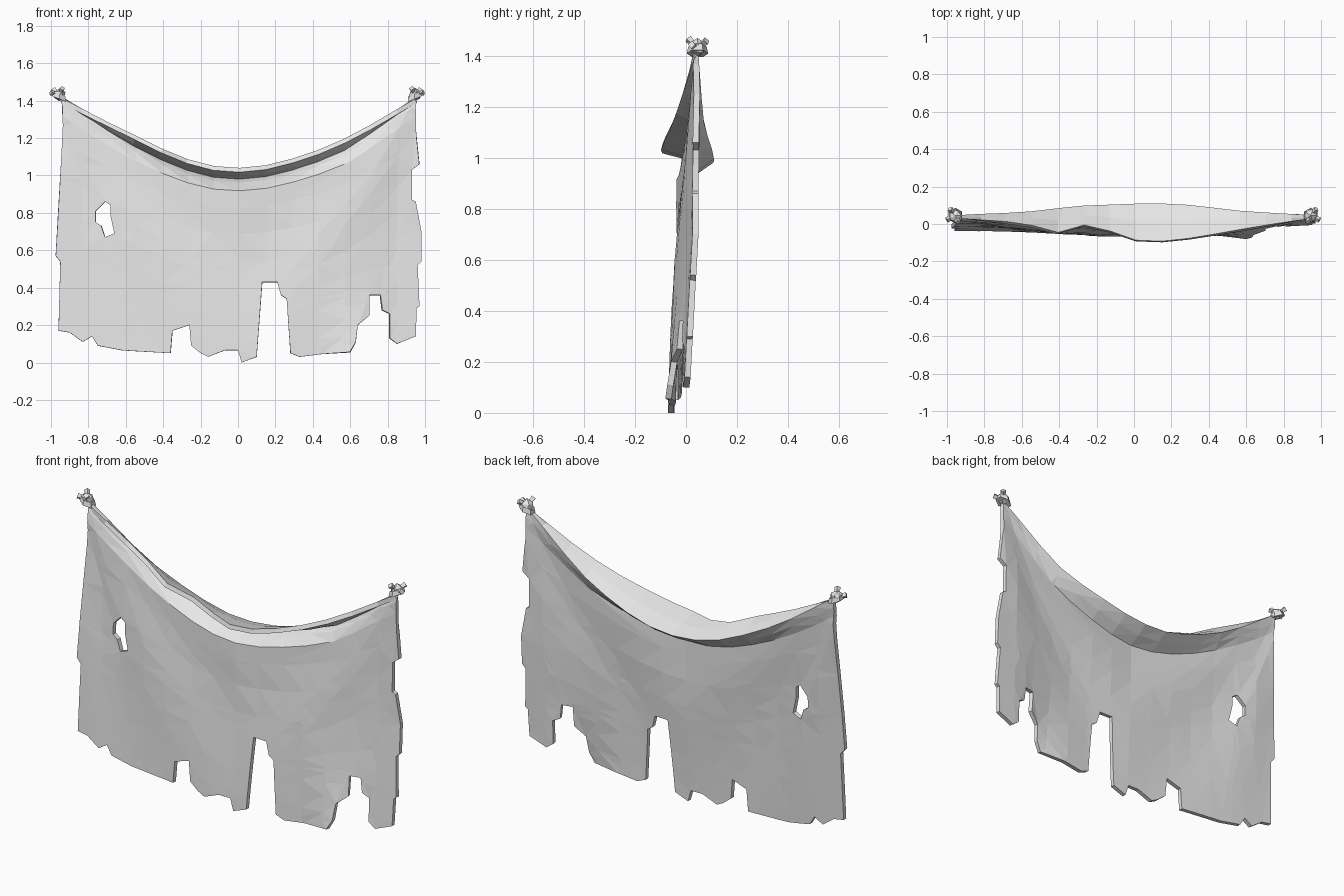
import bpy, bmesh, math, random
from mathutils import Vector

random.seed(4)
cube = bpy.data.objects.get("Cube")
if cube:
    bpy.data.objects.remove(cube, do_unlink=True)

cloth_grey = bpy.data.materials.new("cloth_grey")
cloth_grey.use_nodes = True
cloth_grey.diffuse_color = (0.8, 0.8, 0.8, 1)
cloth_grey.node_tree.nodes["Principled BSDF"].inputs["Base Color"].default_value = (0.8, 0.8, 0.8, 1)


def finish(bm, name):
    mesh = bpy.data.meshes.new(name)
    bm.to_mesh(mesh)
    bm.free()
    mesh.materials.append(cloth_grey)
    obj = bpy.data.objects.new(name, mesh)
    bpy.context.collection.objects.link(obj)
    return obj


def curve(points, x):
    """Linear interpolation through (x, value) points given in hundredths."""
    x *= 100
    if x <= points[0][0]:
        return points[0][1] / 100
    for (xa, a), (xb, b) in zip(points, points[1:]):
        if x <= xb:
            return (a + (b - a) * (x - xa) / (xb - xa)) / 100
    return points[-1][1] / 100


# Sagging top line, and depth of the rear fold and of the loose front lip
TOP = [(-93, 141), (-78, 132.5), (-60, 124), (-36, 112), (-18, 105.5), (0, 104),
       (20, 106), (44, 114), (60, 121), (80, 132), (94, 141)]
FOLD_Y = [(-94, 4), (-60, 5), (-30, 8.5), (10, 10), (30, 9), (60, 5.5), (94, 4)]
LIP_Y = [(-94, 3), (-60, 0), (-37, -6), (-27, -1), (-18, -1), (-10, -6),
         (3, -9.5), (20, -9.5), (42, -6), (94, 3)]

# Depth of the hanging sheet near the hem, at mid height and near the top
HEM_Y = [(-95, -2), (-60, -4), (0, -5), (45, -5.5), (62, -8), (72, -4), (82, 0), (95, 1)]
MID_Y = [(-95, 0), (-60, -2), (0, -3.5), (40, -3), (70, 0), (97, 4.5)]
HIGH_Y = [(-95, 3), (-50, 0), (0, -2.5), (50, 0), (95, 4)]


def fold_z(x):
    return curve(TOP, x) - 0.06 * max(0, min(1, (0.93 - abs(x)) * 3))


def sheet_y(x, v):
    hem, mid, high = (curve(c, x) for c in (HEM_Y, MID_Y, HIGH_Y))
    if v < 0.5:
        y = hem + (mid - hem) * max(0, v - 0.05) / 0.45
    else:
        y = mid + (high - mid) * min(1, (v - 0.5) / 0.4)
    # Soft creases fanning out from the tied corners
    fan = math.atan2(1.45 - v * fold_z(x), 1 - abs(x))
    y += 0.008 * math.sin(11 * fan) * min(1, 3 * (1 - v))
    # The upper part swings back into the fold
    pull = max(0, 1 - (1 - v) / 0.07)
    return y + (curve(FOLD_Y, x) - y) * pull


# Torn outline in hundredths: left side, hem, right side
OUTLINE = [(-94, 135), (-93.5, 127), (-97.5, 57), (-95, 54), (-96, 17), (-90, 16),
           (-83, 11), (-78, 14), (-75, 9), (-62, 6.5), (-36, 5), (-35, 17), (-26, 20),
           (-25, 9), (-20, 5), (-16, 3), (-7, 6.5), (0, 6.5), (2, 0), (10, 3),
           (13, 43), (21, 43), (23, 36), (26, 34), (28, 5), (33, 3), (45, 4.5),
           (60, 5.5), (63, 11), (64, 20), (70, 25), (70, 36), (76, 36), (77, 28),
           (81, 26), (81, 13), (85, 10), (95, 14), (95.5, 29), (97, 30), (96, 52),
           (98, 54), (98, 70), (95, 86), (93, 87), (93, 103), (97, 106), (95, 125)]
HOLE = [(-71, 86), (-68, 84), (-68, 78), (-66, 69), (-71, 67), (-73, 73), (-76, 75), (-76, 81)]

# Fill the outline flat, with height expressed as a share of the sagging top
bm = bmesh.new()
flat_outline = [(x / 100, z / 100 / fold_z(x / 100)) for x, z in OUTLINE]
flat_hole = [(x / 100, z / 100 / fold_z(x / 100)) for x, z in HOLE]
for loop in ([(-0.94, 1)] + flat_outline + [(0.95, 1)], flat_hole):
    verts = [bm.verts.new((x, v, 0)) for x, v in loop]
    for a, b in zip(verts, verts[1:] + verts[:1]):
        bm.edges.new((a, b))
bmesh.ops.triangle_fill(bm, edges=bm.edges[:], use_beauty=True, normal=(0, 0, 1))

# Cut a grid, then keep only grid lines inside the sheet
columns = [0.14 * k + 0.01 for k in range(-6, 7)]
rows = [0.12, 0.26, 0.4, 0.55, 0.7, 0.84, 0.93, 0.97]
for axis, cuts in ((0, columns), (1, rows)):
    normal = Vector((1 - axis, axis, 0))
    for c in cuts:
        bmesh.ops.bisect_plane(bm, geom=bm.verts[:] + bm.edges[:] + bm.faces[:],
                               dist=1e-5, plane_co=normal * c, plane_no=normal)


def on_grid(e):
    a, b = (v.co for v in e.verts)
    return any(abs(a[i] - c) < 1e-4 and abs(b[i] - c) < 1e-4
               for i, cuts in ((0, columns), (1, rows)) for c in cuts)


inner = [e for e in bm.edges if len(e.link_faces) == 2 and not on_grid(e)]
bmesh.ops.dissolve_edges(bm, edges=inner, use_verts=False)
bmesh.ops.triangulate(bm, faces=bm.faces[:], ngon_method='BEAUTY')

# Extrude the top line into the folded-over flap
top_edges = [e for e in bm.edges if all(v.co.y > 0.9999 for v in e.verts)]
flap_verts = set()
for step in (2, 3):
    new = bmesh.ops.extrude_edge_only(bm, edges=top_edges)["geom"]
    top_edges = [g for g in new if isinstance(g, bmesh.types.BMEdge)
                 and all(v in new for v in g.verts)]
    for v in (g for g in new if isinstance(g, bmesh.types.BMVert)):
        v.co.y = step
        flap_verts.add(v)

# Drape everything into place
for vert in bm.verts:
    x, v, _ = vert.co
    fz, fy = fold_z(x), curve(FOLD_Y, x)
    lip_z, lip_y = curve(TOP, x) - 0.012, curve(LIP_Y, x)
    if vert in flap_verts:
        share = 0.45 if v < 2.5 else 1
        vert.co = (x, fy + (lip_y - fy) * share, fz + (lip_z - fz) * share)
    else:
        vert.co = (x, sheet_y(x, v), v * fz)
bmesh.ops.recalc_face_normals(bm, faces=bm.faces[:])
cloth = finish(bm, "hanging_cloth")
thick = cloth.modifiers.new("thickness", 'SOLIDIFY')
thick.thickness = 0.024
thick.offset = 0


def knot(name, x, side):
    """Lumpy tied corner with a wrap and short loose ends."""
    bm = bmesh.new()
    core = bmesh.ops.create_icosphere(bm, subdivisions=1, radius=0.036)["verts"]
    for v in core:
        v.co *= random.uniform(0.85, 1.15)
    # Wrapped band
    band = bmesh.ops.create_cone(bm, cap_ends=True, segments=6, radius1=0.042,
                                 radius2=0.036, depth=0.026)["verts"]
    for v in band:
        v.co.z += 0.4 * v.co.x * side - 0.008
    # Loose ends
    for direction in ((1, -0.5, 0.3), (-0.3, -0.7, 0.7), (0.5, 0.6, 0.5)):
        aim = Vector((direction[0] * side, *direction[1:])).normalized()
        turn = aim.to_track_quat('Z', 'Y').to_matrix()
        end = bmesh.ops.create_cone(bm, cap_ends=True, segments=4, radius1=0.01,
                                    radius2=0.016, depth=0.04)["verts"]
        for v in end:
            v.co = turn @ v.co + aim * 0.034
    bmesh.ops.translate(bm, verts=bm.verts[:], vec=(x, 0.045, 1.43))
    finish(bm, name)


knot("right_knot", -0.955, -1)
knot("left_knot", 0.945, 1)
